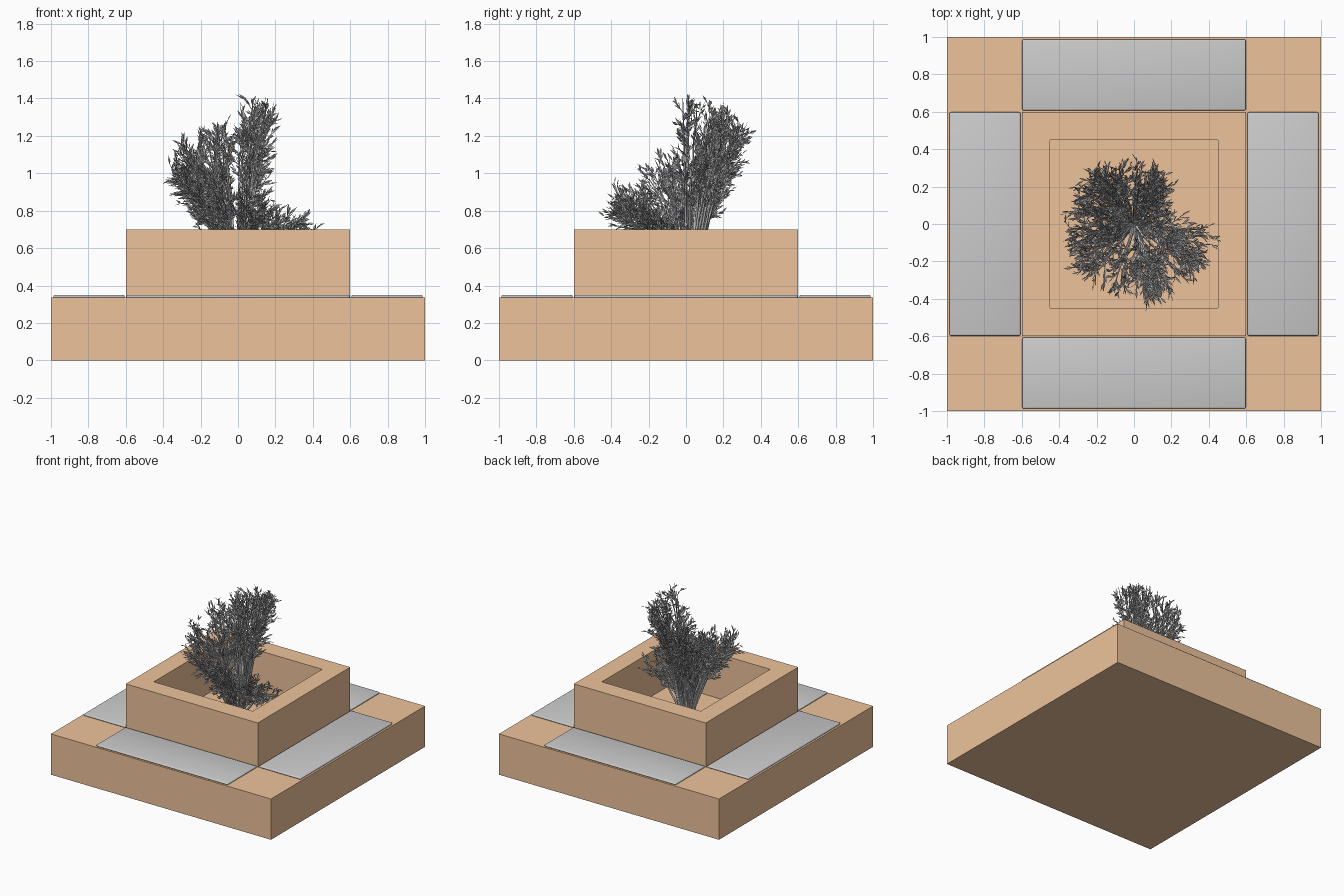
import bpy, bmesh, math, random
from mathutils import Vector, Matrix

if "Cube" in bpy.data.objects:
    bpy.data.objects.remove(bpy.data.objects["Cube"])

random.seed(7)


def make_object(name, bm, mat=None):
    mesh = bpy.data.meshes.new(name)
    bm.to_mesh(mesh)
    bm.free()
    obj = bpy.data.objects.new(name, mesh)
    bpy.context.collection.objects.link(obj)
    if mat:
        mesh.materials.append(mat)
    return obj


# Stepped planter: square profile rings from the ground up and down into the pit
clay = bpy.data.materials.new("terracotta")
clay.diffuse_color = (0.85, 0.55, 0.33, 1)
clay.use_nodes = True
clay.node_tree.nodes["Principled BSDF"].inputs["Base Color"].default_value = clay.diffuse_color
bm = bmesh.new()
rings = []
for h, z in [(1, 0), (1, 0.335), (0.6, 0.335), (0.6, 0.7), (0.45, 0.7), (0.45, 0.335)]:
    rings.append([bm.verts.new((x * h, y * h, z)) for x, y in [(-1, -1), (1, -1), (1, 1), (-1, 1)]])
for a, b in zip(rings, rings[1:]):
    for i in range(4):
        j = (i + 1) % 4
        bm.faces.new((a[i], a[j], b[j], b[i]))
bm.faces.new(rings[0][::-1])
bm.faces.new(rings[-1])
make_object("planter_bench", bm, clay)

# Four thin soft-edged seat pads, one per side
for k, side in enumerate(("front", "right", "back", "left")):
    bm = bmesh.new()
    bmesh.ops.create_cube(bm, size=1, matrix=Matrix.Rotation(k * math.pi / 2, 4, 'Z')
                          @ Matrix.Translation((0, -0.797, 0.3415))
                          @ Matrix.Diagonal((1.195, 0.38, 0.017, 1)))
    pad = make_object(side + "_seat_pad", bm)
    bev = pad.modifiers.new("soft_edge", 'BEVEL')
    bev.width, bev.segments = 0.008, 3
    for p in pad.data.polygons:
        p.use_smooth = True

# Shrub
wood, foliage = bmesh.new(), bmesh.new()
ENVELOPE = [(0.5, 0.38), (0.75, 0.47), (0.85, 0.43), (1.0, 0.39), (1.2, 0.37), (1.32, 0.31), (1.41, 0.17), (1.46, 0.04)]


def envelope(z):
    for (z0, r0), (z1, r1) in zip(ENVELOPE, ENVELOPE[1:]):
        if z0 <= z <= z1:
            return r0 + (r1 - r0) * (z - z0) / (z1 - z0)
    return 0


def rand_dir():
    return Vector([random.gauss(0, 1) for _ in range(3)]).normalized()


def tube(pts, r0, r1, sides):
    prev = None
    for i, p in enumerate(pts):
        d = (pts[min(i + 1, len(pts) - 1)] - pts[max(i - 1, 0)]).normalized()
        u = d.cross(Vector((0.31, 0.95, 0.05))).normalized()
        v = d.cross(u)
        r = r0 + (r1 - r0) * i / (len(pts) - 1)
        ring = [wood.verts.new(p + r * (u * math.cos(a) + v * math.sin(a)))
                for a in (2 * math.pi * s / sides for s in range(sides))]
        if prev:
            for s in range(sides):
                t = (s + 1) % sides
                wood.faces.new((prev[s], prev[t], ring[t], ring[s]))
        prev = ring


def leaf(p, d, length):
    tip = p + d * length
    if tip.xy.length > envelope(tip.z) * random.uniform(0.95, 1.1):
        return
    side = d.cross(rand_dir()).normalized()
    fold = d.cross(side) * length * 0.06
    mid = p + d * length * 0.45
    w = side * length * 0.13
    a, t, l, r = [foliage.verts.new(q) for q in (p, tip, mid + w + fold, mid - w + fold)]
    foliage.faces.new((a, t, l))
    foliage.faces.new((a, r, t))


def twig(p, d, length):
    # Slightly curved shoot with alternating lance-shaped leaves
    bend = Vector((0, 0, random.uniform(-0.2, 0.25)))
    pts = [p + d * length * t + bend * length * t * t for t in (0, 0.5, 1)]
    if pts[2].xy.length > envelope(pts[2].z):
        return
    tube(pts, 0.0025, 0.001, 3)
    n = 8
    for i in range(n):
        t = 0.2 + 0.8 * i / (n - 1)
        q = p + d * length * t + bend * length * t * t
        leaf(q, (d + rand_dir() * 0.6).normalized(), random.uniform(0.032, 0.058))


# Arching stems fanning out from the pit centre to targets spread over the crown
STEMS = 62
for s in range(STEMS):
    ang = s * 2.39996 + random.uniform(-0.3, 0.3)
    z = 0.64 + 0.77 * ((s * 0.618) % 1)
    r = envelope(z) * (0.88 if s % 3 else random.uniform(0.35, 0.8))
    out = Vector((math.cos(ang), math.sin(ang), 0))
    base = out * random.uniform(0.005, 0.04) + Vector((0, 0, 0.335))
    tip = out * r + Vector((0, 0, z))
    ctrl = out * r * 0.45 + Vector((0, 0, 0.335 + (z - 0.335) * 0.68 + 0.12 * (1.45 - z)))
    pts = [base * (1 - t) ** 2 + ctrl * 2 * t * (1 - t) + tip * t * t for t in (i / 8 for i in range(9))]
    for i in range(2, 8):
        pts[i] = pts[i] + rand_dir() * 0.007
    tube(pts, 0.010, 0.002, 5)
    for k in range(12):
        t = 0.4 + 0.6 * k / 11
        i = min(int(t * 8), 7)
        seg = pts[i + 1] - pts[i]
        p = pts[i] + seg * (t * 8 - i)
        d = (seg.normalized() + rand_dir() * 0.8 + out * 0.15).normalized()
        twig(p, d, random.uniform(0.06, 0.13))

make_object("shrub_branches", wood)
make_object("shrub_leaves", foliage)
